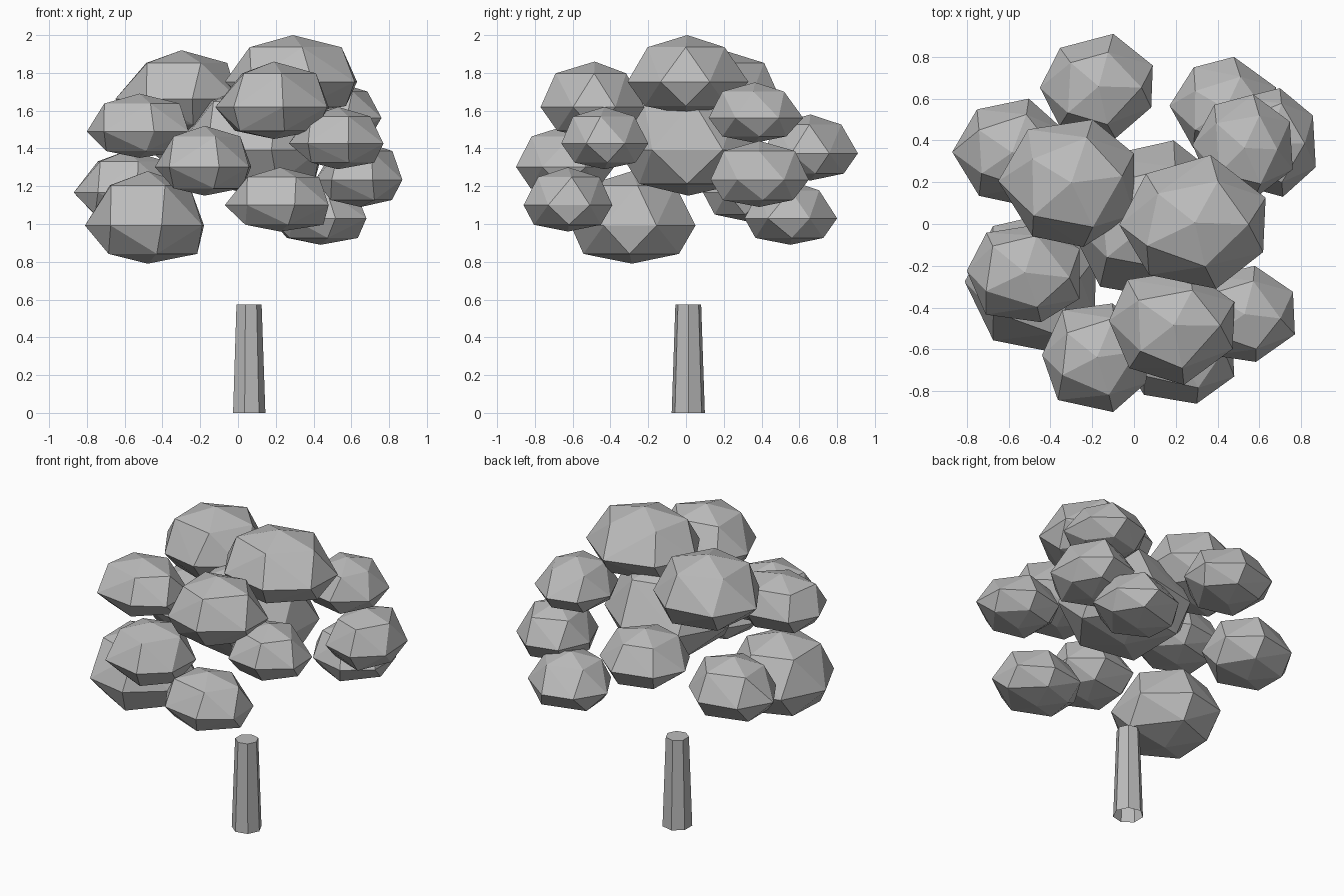
import bpy, bmesh, math, random

random.seed(7)
cube = bpy.data.objects.get("Cube")
if cube:
    bpy.data.objects.remove(cube, do_unlink=True)

grey = bpy.data.materials.new("plain_grey")
grey.use_nodes = True
colour = (0.5, 0.5, 0.5, 1)
grey.diffuse_color = colour
grey.node_tree.nodes["Principled BSDF"].inputs["Base Color"].default_value = colour


def ring(count, radius, z, start=0.0, wobble=0.0):
    """Points of a horizontal polygon, optionally a little uneven."""
    points = []
    for i in range(count):
        angle = start + math.tau * i / count + random.uniform(-wobble, wobble)
        r = radius * (1 + random.uniform(-wobble, wobble) / 2)
        points.append((r * math.cos(angle), r * math.sin(angle), z))
    return points


def hull(name, points, location, open_base=False):
    """Flat-shaded convex solid around the given points."""
    bm = bmesh.new()
    for p in points:
        bm.verts.new(p)
    result = bmesh.ops.convex_hull(bm, input=bm.verts[:])
    loose = set(result["geom_interior"]) | set(result["geom_unused"])
    bmesh.ops.delete(bm, geom=[g for g in loose if isinstance(g, bmesh.types.BMVert)],
                     context="VERTS")
    bmesh.ops.dissolve_limit(bm, angle_limit=0.01, verts=bm.verts[:], edges=bm.edges[:])
    bmesh.ops.recalc_face_normals(bm, faces=bm.faces[:])
    if open_base:
        base = [f for f in bm.faces if f.normal.z < -0.9]
        bmesh.ops.delete(bm, geom=base, context="FACES")
    mesh = bpy.data.meshes.new(name)
    bm.to_mesh(mesh)
    bm.free()
    mesh.materials.append(grey)
    obj = bpy.data.objects.new(name, mesh)
    obj.location = location
    bpy.context.collection.objects.link(obj)


def leaf_clump(name, *bounds):
    """Faceted clump with a flatter underside, fitted to x, y and z ranges."""
    points = [(0, 0, 1), (0, 0, -0.7)]
    points += ring(7, 1.0, 0, math.pi, 0.08)
    points += ring(5, 0.7, 0.74, 0, 0.15)
    points += ring(5, 0.74, -0.52, 0, 0.15)
    fitted = []
    for axis, (low, high) in enumerate(bounds):
        values = [p[axis] for p in points]
        a, b = min(values), max(values)
        middle = (low + high) / 2
        fitted.append([low - middle + (v - a) / (b - a) * (high - low) for v in values])
    hull(name, list(zip(*fitted)), [(low + high) / 2 for low, high in bounds])


# Trunk: tapered seven-sided post, open underneath
hull("trunk", ring(7, 0.09, 0) + ring(7, 0.07, 0.575), (0.055, 0.012, 0), open_base=True)

# Crown: separate clumps around a central one
leaf_clump("core_clump", (-.33, .45), (-.36, .4), (1.15, 1.74))
leaf_clump("top_clump", (-.07, .63), (-.31, .33), (1.58, 2))
leaf_clump("upper_right_clump", (-.65, 0), (-.11, .5), (1.48, 1.92))
leaf_clump("upper_front_clump", (-.12, .48), (-.77, -.22), (1.45, 1.86))
leaf_clump("upper_back_left_clump", (.28, .76), (.12, .62), (1.43, 1.75))
leaf_clump("back_clump", (-.45, .09), (.41, .91), (1.23, 1.58))
leaf_clump("back_right_clump", (-.87, -.33), (.09, .6), (1.01, 1.39))
leaf_clump("back_left_clump", (.41, .87), (.13, .65), (1.09, 1.44))
leaf_clump("low_back_left_clump", (.17, .68), (.31, .8), (.89, 1.23))
leaf_clump("right_clump", (-.8, -.26), (-.47, 0), (1.35, 1.69))
leaf_clump("low_right_clump", (-.81, -.18), (-.61, .05), (.79, 1.28))
leaf_clump("front_clump", (-.44, .07), (-.9, -.38), (1.15, 1.52))
leaf_clump("low_front_clump", (-.07, .48), (-.86, -.39), (.96, 1.3))
leaf_clump("front_left_clump", (.27, .77), (-.66, -.2), (1.29, 1.62))
